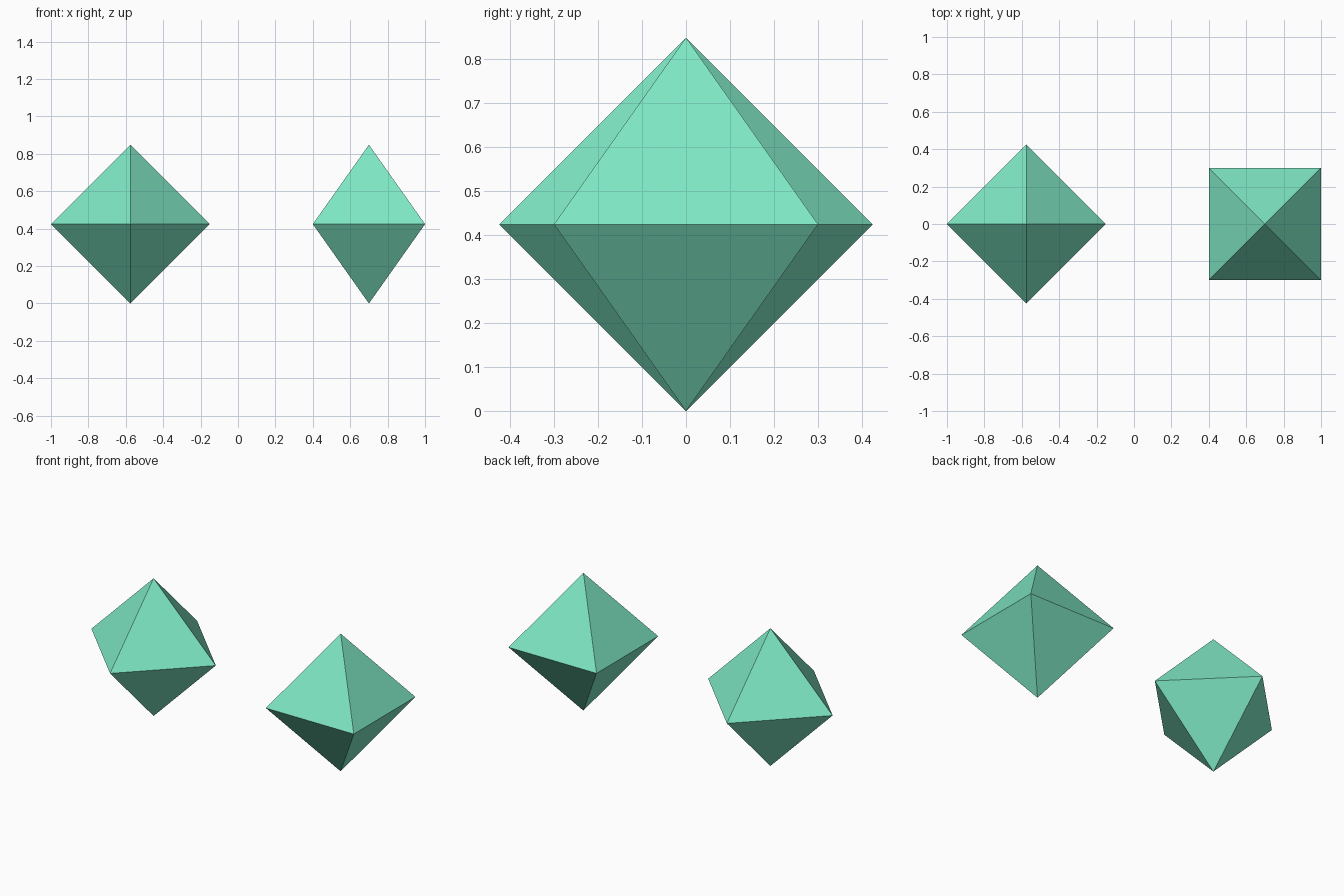
import bpy, bmesh
from math import pi, sin, cos, sqrt

if "Cube" in bpy.data.objects:
    bpy.data.objects.remove(bpy.data.objects["Cube"])

R = 0.6 / sqrt(2)  # corner radius of a regular octahedron with 0.6 edges

mint = bpy.data.materials.new("mint")
mint.diffuse_color = (0.21, 0.80, 0.55, 1)
mint.use_nodes = True
mint.node_tree.nodes["Principled BSDF"].inputs["Base Color"].default_value = mint.diffuse_color


def octahedron(name, x, turn):
    """Four-sided double pyramid standing on its lower tip."""
    bm = bmesh.new()
    ring = [bm.verts.new((R * cos(turn + i * pi / 2), R * sin(turn + i * pi / 2), 0))
            for i in range(4)]
    top = bm.verts.new((0, 0, R))
    bottom = bm.verts.new((0, 0, -R))
    for i in range(4):
        a, b = ring[i], ring[(i + 1) % 4]
        bm.faces.new((a, b, top))
        bm.faces.new((b, a, bottom))
    mesh = bpy.data.meshes.new(name)
    bm.to_mesh(mesh)
    bm.free()
    mesh.materials.append(mint)
    obj = bpy.data.objects.new(name, mesh)
    obj.location = (x, 0, R)
    bpy.context.collection.objects.link(obj)


# Left gem has its corners on the axes, right gem is turned an eighth
octahedron("left_octahedron", -1 + R, 0)
octahedron("right_octahedron", 0.7, pi / 4)
